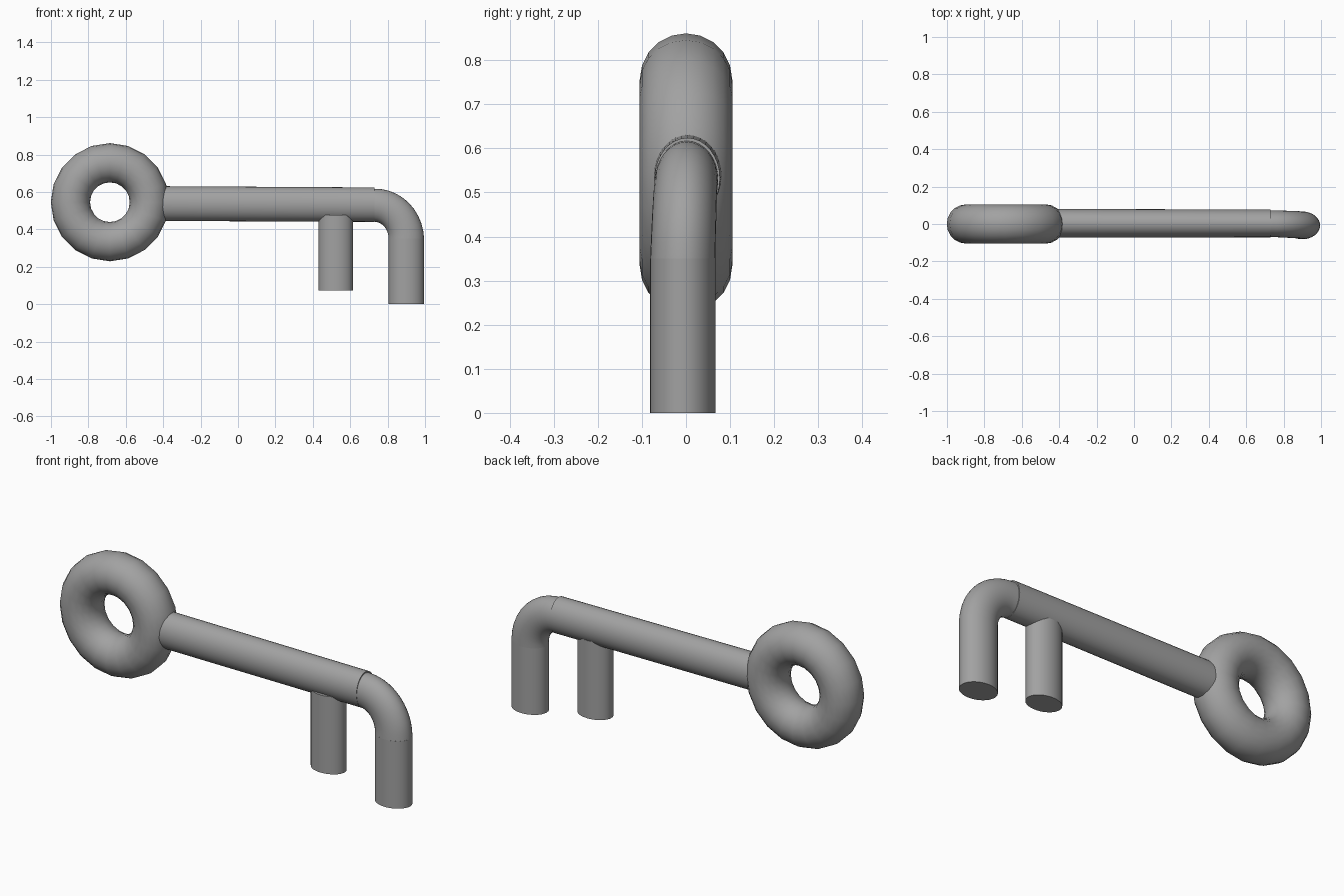
import bpy
import bmesh
from math import cos, sin, pi, radians
from mathutils import Vector

if "Cube" in bpy.data.objects:
    bpy.data.objects.remove(bpy.data.objects["Cube"], do_unlink=True)

# Single grey metal
GREY = (0.36, 0.36, 0.36, 1)
metal = bpy.data.materials.new("grey_metal")
metal.use_nodes = True
metal.diffuse_color = GREY
metal.node_tree.nodes["Principled BSDF"].inputs["Base Color"].default_value = GREY


def finish(obj, name):
    obj.name = name
    obj.data.materials.append(metal)
    bpy.ops.object.select_all(action='DESELECT')
    obj.select_set(True)
    bpy.context.view_layer.objects.active = obj
    bpy.ops.object.shade_smooth_by_angle(angle=radians(40))


def tube(name, stations, sides=32):
    """Oval tube through stations: (centre, direction angle in xz, in-plane radius, y radius)."""
    bm = bmesh.new()
    rings = []
    for centre, angle, flat, deep in stations:
        across = Vector((-sin(angle), 0, cos(angle)))
        ring = []
        for i in range(sides):
            t = 2 * pi * i / sides
            offset = across * flat * cos(t) + Vector((0, deep * sin(t), 0))
            ring.append(bm.verts.new(Vector(centre) + offset))
        rings.append(ring)
    for a, b in zip(rings, rings[1:]):
        for i in range(sides):
            j = (i + 1) % sides
            bm.faces.new((a[i], a[j], b[j], b[i]))
    bm.faces.new(rings[0])
    bm.faces.new(rings[-1])
    bmesh.ops.recalc_face_normals(bm, faces=bm.faces)
    mesh = bpy.data.meshes.new(name)
    bm.to_mesh(mesh)
    bm.free()
    obj = bpy.data.objects.new(name, mesh)
    bpy.context.collection.objects.link(obj)
    finish(obj, name)


# Handle ring, standing upright
bpy.ops.mesh.primitive_torus_add(
    major_segments=20, minor_segments=20, major_radius=0.211, minor_radius=0.105,
    location=(-0.685, 0, 0.545), rotation=(pi / 2, 0, 0))
finish(bpy.context.object, "handle_ring")

# Straight shaft, tapering a little toward the bend
tube("shaft", [((-0.48, 0.004, 0.538), 0, 0.093, 0.077),
               ((0.73, 0.003, 0.532), 0, 0.092, 0.074)])

# Bent corner, a quarter turn downward
STEPS = 10
bend = []
for k in range(STEPS + 1):
    f = k / STEPS
    a = f * pi / 2
    centre = (0.73 + 0.17 * sin(a), 0.002 - 0.0095 * f, 0.345 + 0.184 * cos(a))
    bend.append((centre, -a, 0.088 + 0.007 * f, 0.071 + 0.003 * f))
tube("elbow", bend)

# Two downward teeth
tube("end_tooth", [((0.9, -0.0075, 0.35), -pi / 2, 0.095, 0.074),
                   ((0.9, -0.0075, 0), -pi / 2, 0.095, 0.074)])
tube("inner_tooth", [((0.523, -0.003, 0.476), -pi / 2, 0.092, 0.067),
                     ((0.523, -0.003, 0.073), -pi / 2, 0.092, 0.067)])
